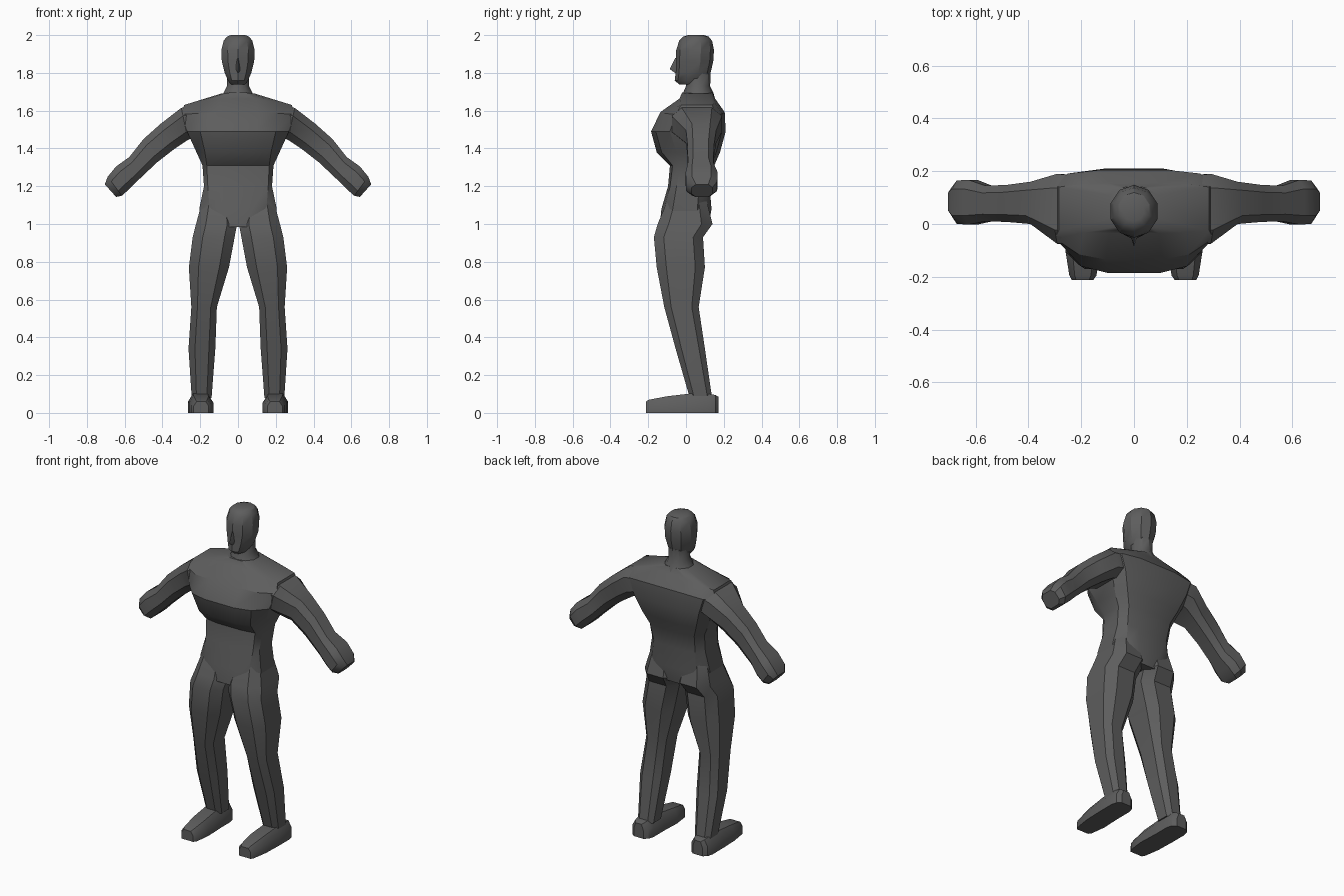
import bpy, bmesh, math
from mathutils import Vector

grey = bpy.data.materials.new("dark grey")
grey.diffuse_color = (0.11, 0.11, 0.11, 1)


def loft(name, rings, mirror=False, angle=35):
    """Skin a stack of equal-length rings, cap the ends, optionally mirror in x."""
    bm = bmesh.new()
    rows = [[bm.verts.new(p) for p in r] for r in rings]
    n = len(rows[0])
    for a, b in zip(rows, rows[1:]):
        for i in range(n):
            j = (i + 1) % n
            bm.faces.new((a[i], a[j], b[j], b[i]))
    bm.faces.new(rows[0])
    bm.faces.new(rows[-1])
    bmesh.ops.recalc_face_normals(bm, faces=bm.faces)
    me = bpy.data.meshes.new(name)
    bm.to_mesh(me)
    bm.free()
    me.materials.append(grey)
    ob = bpy.data.objects.new(name, me)
    bpy.context.collection.objects.link(ob)
    bpy.ops.object.select_all(action='DESELECT')
    ob.select_set(True)
    bpy.context.view_layer.objects.active = ob
    bpy.ops.object.shade_smooth_by_angle(angle=math.radians(angle))
    if mirror:
        ob.modifiers.new("mirror", 'MIRROR').use_mirror_merge = False
    return ob


def octagon(cu, cv):
    """Unit square 0..1 with its corners cut by cu and cv."""
    return [(cu, 0), (1 - cu, 0), (1, cv), (1, 1 - cv),
            (1 - cu, 1), (cu, 1), (0, 1 - cv), (0, cv)]


def torso_ring(z, drop, yf, xf, xw, y0, y1, xb, yb):
    half = [(xf * 0.5, yf), (xf, yf + 0.25 * (y0 - yf)), (xw, y0),
            (xw, y1), (xb, yb + 0.25 * (y1 - yb)), (xb * 0.5, yb)]
    pts = half + [(-x, y) for x, y in reversed(half)]
    return [(x, y, z - drop * min(1, abs(x) / xw)) for x, y in pts]


# torso: hips, waist, chest, sloping shoulders
loft("torso", [torso_ring(*r) for r in (
    (0.985, 0.00, -0.14, 0.12, 0.19, -0.08, 0.06, 0.12, 0.12),
    (1.08, 0.00, -0.13, 0.15, 0.205, -0.07, 0.06, 0.15, 0.135),
    (1.20, 0.00, -0.095, 0.16, 0.18, -0.05, 0.07, 0.14, 0.125),
    (1.31, 0.00, -0.085, 0.165, 0.188, -0.03, 0.09, 0.15, 0.15),
    (1.38, 0.00, -0.155, 0.175, 0.22, -0.05, 0.10, 0.18, 0.18),
    (1.49, 0.00, -0.185, 0.20, 0.27, -0.085, 0.13, 0.22, 0.21),
    (1.60, 0.02, -0.135, 0.21, 0.30, -0.055, 0.15, 0.25, 0.205),
    (1.68, 0.05, -0.035, 0.19, 0.285, -0.025, 0.14, 0.20, 0.155),
    (1.70, 0.01, -0.02, 0.06, 0.09, 0.02, 0.11, 0.06, 0.14))], angle=30)


def oval(z, yf, yb, hw, n=10):
    c, r = (yf + yb) / 2, (yb - yf) / 2
    return [(hw * math.sin(t), c - r * math.cos(t), z)
            for t in (2 * math.pi * i / n for i in range(n))]


# neck and head
loft("neck", [oval(*r) for r in (
    (1.64, -0.03, 0.16, 0.11), (1.695, -0.015, 0.145, 0.08),
    (1.73, 0.0, 0.128, 0.062), (1.80, 0.0, 0.13, 0.06))])
loft("head", [oval(*r) for r in (
    (1.738, -0.035, 0.10, 0.038), (1.76, -0.06, 0.118, 0.056),
    (1.80, -0.055, 0.13, 0.074), (1.86, -0.052, 0.144, 0.09),
    (1.92, -0.052, 0.148, 0.093), (1.97, -0.036, 0.138, 0.08),
    (1.992, -0.015, 0.12, 0.062), (2.0, 0.01, 0.095, 0.04))], angle=30)

# nose wedge
loft("nose", [[(-w, -0.03, z), (w, -0.03, z), (0, y, z)] for z, w, y in (
    (1.80, 0.014, -0.058), (1.82, 0.018, -0.086), (1.88, 0.012, -0.056))])


# arm with closed fist: upper edge, lower edge, front and back of each section
def arm_ring(tx, tz, bx, bz, y0, y1):
    top, bot = Vector((tx, 0, tz)), Vector((bx, 0, bz))
    return [bot.lerp(top, u) + Vector((0, y0 + v * (y1 - y0), 0))
            for u, v in octagon(0.25, 0.2)]


loft("arm", [arm_ring(*r) for r in (
    (0.20, 1.63, 0.20, 1.47, -0.07, 0.18),
    (0.30, 1.615, 0.265, 1.445, -0.075, 0.19),
    (0.41, 1.53, 0.34, 1.395, 0.0, 0.16),
    (0.50, 1.45, 0.43, 1.325, 0.008, 0.148),
    (0.575, 1.355, 0.525, 1.235, 0.01, 0.145),
    (0.645, 1.305, 0.575, 1.185, -0.002, 0.167),
    (0.69, 1.25, 0.615, 1.15, 0.0, 0.165),
    (0.705, 1.21, 0.645, 1.143, 0.03, 0.14))], mirror=True)

# leg from hip to ankle
loft("leg", [[(x0 + u * (x1 - x0), y0 + v * (y1 - y0), z)
              for u, v in octagon(0.24, 0.2)] for z, x0, x1, y0, y1 in (
    (1.12, 0.03, 0.19, -0.10, 0.11), (1.0, 0.005, 0.222, -0.15, 0.14),
    (0.93, 0.018, 0.24, -0.17, 0.09), (0.77, 0.048, 0.26, -0.155, 0.10),
    (0.56, 0.112, 0.247, -0.115, 0.067), (0.34, 0.12, 0.262, -0.055, 0.10),
    (0.08, 0.14, 0.245, 0.02, 0.138))], mirror=True)


# foot: toe to heel sections with bevelled top
def foot_ring(y, x0, x1, h):
    b = 0.2 * (x1 - x0)
    return [(x0, y, 0), (x1, y, 0), (x1, y, h * 0.6),
            (x1 - b, y, h), (x0 + b, y, h), (x0, y, h * 0.6)]


loft("foot", [foot_ring(*r) for r in (
    (-0.213, 0.155, 0.235, 0.06), (-0.195, 0.142, 0.245, 0.07),
    (-0.10, 0.13, 0.26, 0.088), (0.02, 0.135, 0.264, 0.102),
    (0.12, 0.135, 0.264, 0.10), (0.155, 0.145, 0.255, 0.095),
    (0.173, 0.168, 0.232, 0.085))], mirror=True)
